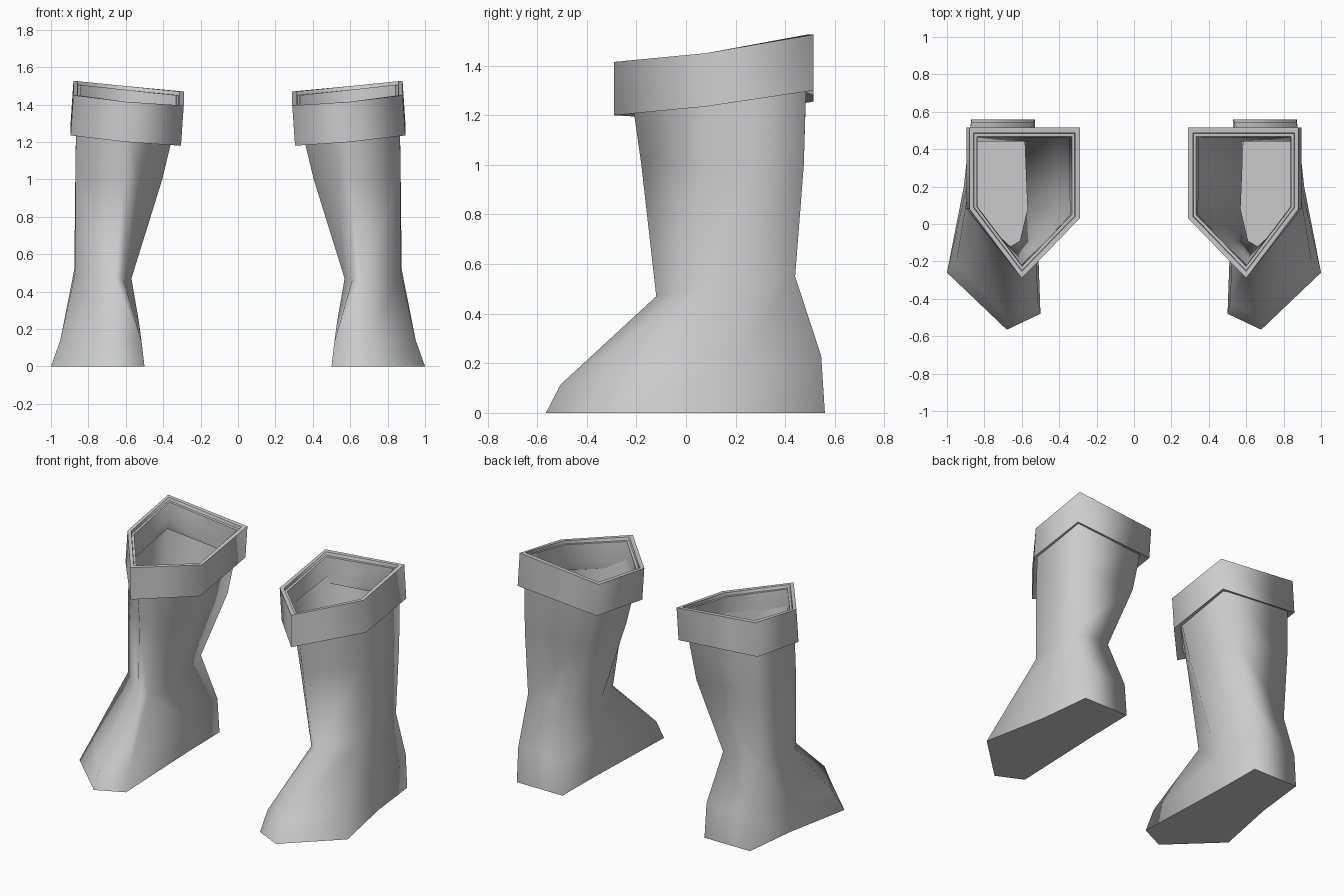
import bpy, bmesh

if "Cube" in bpy.data.objects:
    bpy.data.objects.remove(bpy.data.objects["Cube"])

grey = bpy.data.materials.new("light grey")
grey.diffuse_color = (0.6, 0.6, 0.6, 1)
grey.use_nodes = True
grey.node_tree.nodes["Principled BSDF"].inputs["Base Color"].default_value = grey.diffuse_color


def loft(name, rings, sharp_rings, sole=False, closed=False):
    """Skin a stack of rings (clockwise from above), mirror to make the pair."""
    bm = bmesh.new()
    loops = [[bm.verts.new(p) for p in ring] for ring in rings]
    pairs = list(zip(loops, loops[1:]))
    if closed:
        pairs.append((loops[-1], loops[0]))
    n = len(loops[0])
    for a, b in pairs:
        for i in range(n):
            j = (i + 1) % n
            bm.faces.new((a[j], a[i], b[i], b[j]))
    if sole:
        bm.faces.new(loops[0])
    for f in bm.faces:
        f.smooth = True
    # crisp edges only around the chosen rings
    for k in sharp_rings:
        for i in range(n):
            e = bm.edges.get((loops[k][i], loops[k][(i + 1) % n]))
            e.smooth = False
    mesh = bpy.data.meshes.new(name)
    bm.to_mesh(mesh)
    bm.free()
    mesh.materials.append(grey)
    ob = bpy.data.objects.new(name, mesh)
    bpy.context.collection.objects.link(ob)
    mod = ob.modifiers.new("pair", 'MIRROR')
    mod.use_axis[0] = True
    mod.use_mirror_merge = False
    return ob


# Boot: back inner, back outer, outer middle, outer ball, toe, inner toe, inner middle
boot_rings = [
    # sole
    [(.53, .56, 0), (.87, .56, 0), (.91, .2, 0), (1.0, -.26, 0),
     (.68, -.565, 0), (.50, -.48, 0), (.525, .22, 0)],
    # top of heel and toe cap
    [(.535, .545, .23), (.87, .545, .23), (.895, .2, .2), (.95, -.20, .14),
     (.68, -.505, .115), (.515, -.42, .13), (.53, .2, .24)],
    # ankle
    [(.585, .44, .55), (.87, .44, .55), (.875, .25, .52), (.87, .07, .5),
     (.66, -.12, .47), (.61, -.09, .46), (.57, .08, .47)],
    # calf
    [(.41, .475, 1.0), (.87, .475, 1.0), (.87, .27, 1.0), (.87, .07, 1.0),
     (.61, -.18, 1.0), (.53, -.10, 1.0), (.405, .06, 1.0)],
    # shaft top, tucked under the cuff
    [(.345, .485, 1.33), (.865, .485, 1.36), (.865, .28, 1.33), (.865, .08, 1.31),
     (.60, -.22, 1.28), (.49, -.11, 1.27), (.34, .05, 1.27)],
]
loft("boots", boot_rings, [0], sole=True)

# Cuff: back inner, back outer, outer front, tip, inner front
cuff_top = [(.29, .515, 1.47), (.88, .515, 1.525), (.88, .08, 1.45),
            (.60, -.29, 1.415), (.29, .03, 1.395)]
cuff_bottom = [(.305, .515, 1.255), (.895, .515, 1.30), (.895, .08, 1.235),
               (.60, -.29, 1.20), (.305, .03, 1.18)]


def inset(ring, s, dz=0):
    return [(.595 + (x - .595) * s, .17 + (y - .17) * s, z + dz) for x, y, z in ring]


cuff_rings = [
    cuff_bottom,
    cuff_top,
    inset(cuff_top, .92),
    inset(cuff_top, .91, -.02),
    inset(cuff_top, .86, -.02),
    inset(cuff_top, .85, -.14),
    inset(cuff_bottom, .86, .02),
]
loft("cuffs", cuff_rings, [0, 1, 2, 3, 4, 6], closed=True)
